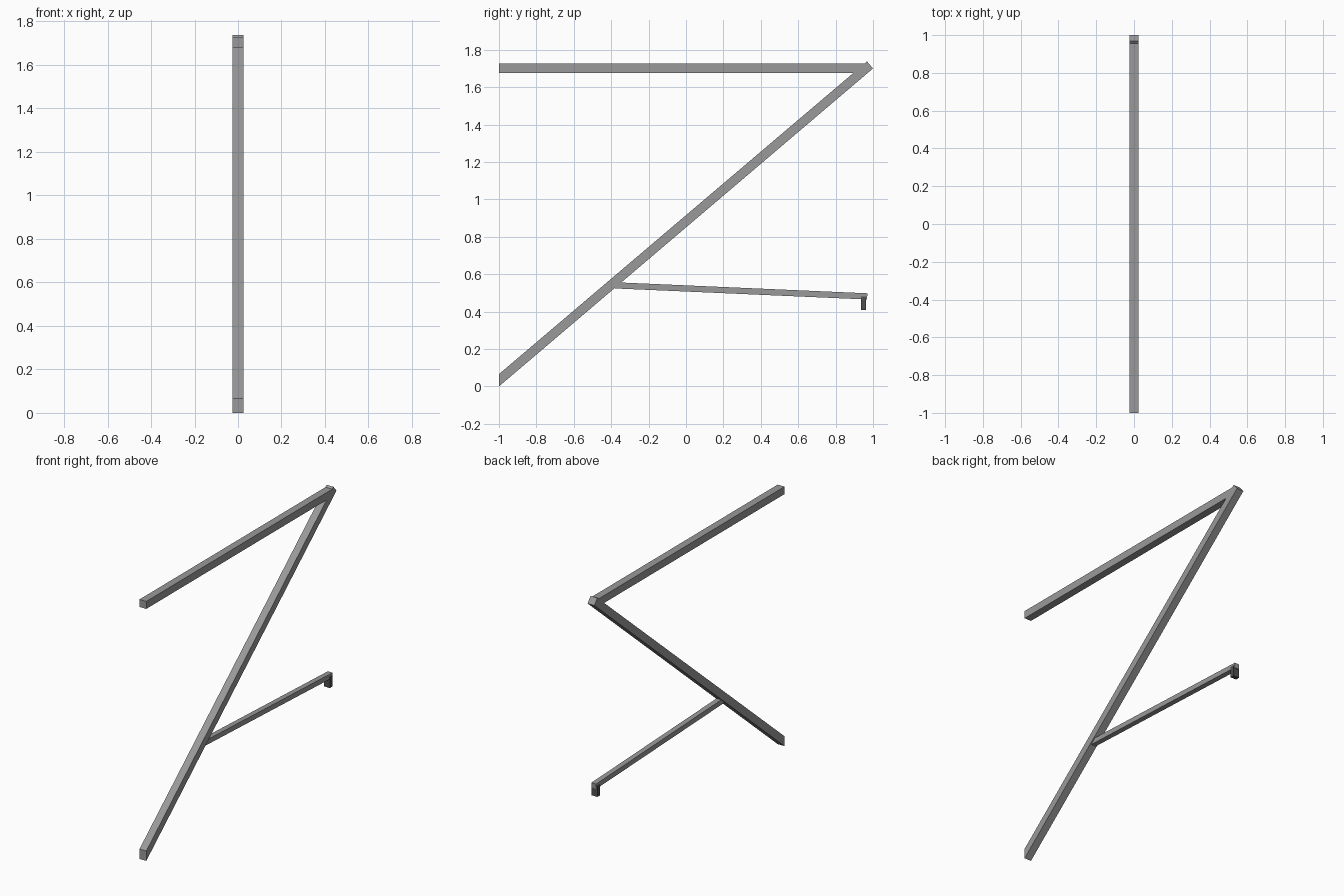
import bpy, bmesh

if "Cube" in bpy.data.objects:
    bpy.data.objects.remove(bpy.data.objects["Cube"])


def material(name, value):
    m = bpy.data.materials.new(name)
    m.diffuse_color = (value, value, value, 1)
    m.use_nodes = True
    m.node_tree.nodes["Principled BSDF"].inputs["Base Color"].default_value = m.diffuse_color
    return m


steel = material("grey steel", 0.32)
rubber = material("dark grey", 0.08)


def bar(name, profile, width, mat):
    """Extrude a (y, z) side profile symmetrically across x."""
    bm = bmesh.new()
    face = bm.faces.new([bm.verts.new((-width / 2, y, z)) for y, z in profile])
    ext = bmesh.ops.extrude_face_region(bm, geom=[face])
    moved = [v for v in ext["geom"] if isinstance(v, bmesh.types.BMVert)]
    bmesh.ops.translate(bm, verts=moved, vec=(width, 0, 0))
    bmesh.ops.recalc_face_normals(bm, faces=bm.faces)
    mesh = bpy.data.meshes.new(name)
    bm.to_mesh(mesh)
    bm.free()
    mesh.materials.append(mat)
    bpy.context.collection.objects.link(bpy.data.objects.new(name, mesh))


# Sloping post: vertical cut at the foot, square cut at the top
bar("sloping_post", [(-1, 0), (1, 1.70), (0.968, 1.738), (-1, 0.066)], 0.05, steel)
# Level top beam, ending inside the post
bar("top_beam", [(-1, 1.677), (0.96, 1.677), (0.96, 1.727), (-1, 1.727)], 0.05, steel)
# Slim strut running back from the post
bar("lower_strut", [(-0.38, 0.524), (0.968, 0.465), (0.97, 0.498), (-0.38, 0.557)], 0.035, steel)
# Dark end stop under the strut
bar("end_stop", [(0.935, 0.41), (0.962, 0.41), (0.962, 0.482), (0.935, 0.482)], 0.042, rubber)
